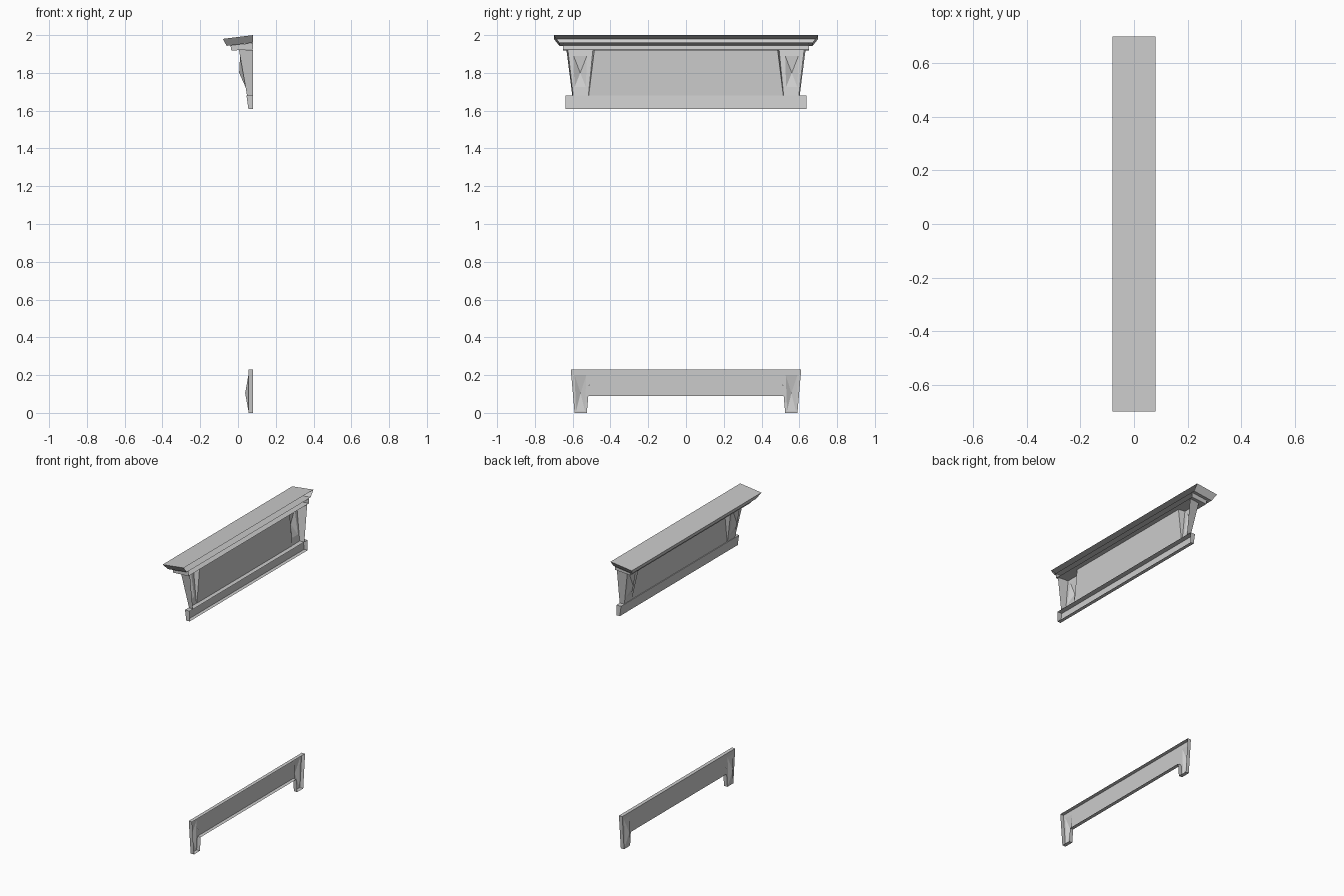
import bpy
import bmesh

cube = bpy.data.objects.get("Cube")
if cube:
    bpy.data.objects.remove(cube, do_unlink=True)

BACK = 0.08      # open wall side of every shell
PANEL = 0.05     # plane of the frieze panel
RAIL = 0.055     # plane of the lower rail

stone = bpy.data.materials.new("light_grey_stone")
stone.use_nodes = True
stone.diffuse_color = (0.6, 0.6, 0.6, 1)
stone.node_tree.nodes["Principled BSDF"].inputs["Base Color"].default_value = (0.6, 0.6, 0.6, 1)


def make_object(name, polygons):
    """Join polygons given as point lists into one flat-shaded object."""
    bm = bmesh.new()
    for points in polygons:
        bm.faces.new([bm.verts.new(p) for p in points])
    bmesh.ops.remove_doubles(bm, verts=bm.verts, dist=0.0005)
    bmesh.ops.recalc_face_normals(bm, faces=bm.faces)
    mesh = bpy.data.meshes.new(name)
    bm.to_mesh(mesh)
    bm.free()
    mesh.materials.append(stone)
    obj = bpy.data.objects.new(name, mesh)
    bpy.context.collection.objects.link(obj)
    return obj


def moulding(name, upper, lower):
    """Open-backed box; each level is (front x, half length, front z, back z)."""
    def level(x, y, zf, zb):
        return [(BACK, -y, zb), (x, -y, zf), (x, y, zf), (BACK, y, zb)]
    a, b = level(*upper), level(*lower)
    walls = [[a[i], a[i + 1], b[i + 1], b[i]] for i in range(3)]
    make_object(name, [a, b] + walls)


def strip(outer, inner):
    """Quads joining two closed loops of equal length."""
    n = len(outer)
    return [[outer[i], outer[(i + 1) % n], inner[(i + 1) % n], inner[i]] for i in range(n)]


def pointed_face(outer, inner, apex):
    """Frame around a raised pyramid."""
    tips = [[inner[i], inner[(i + 1) % 4], apex] for i in range(4)]
    return strip(outer, inner) + tips


def mirrored(polygons, side):
    return [[(x, side * y, z) for x, y, z in p] for p in polygons]


# Cornice and apron
moulding("cornice_slab", (-0.08, 0.70, 1.98, 2.0), (-0.06, 0.67, 1.943, 1.96))
moulding("cornice_bed", (-0.04, 0.65, 1.947, 1.958), (-0.035, 0.65, 1.918, 1.925))
moulding("apron_band", (0.045, 0.637, 1.68, 1.68), (0.055, 0.637, 1.61, 1.61))

# Frieze panel between the brackets
TOP, FOOT = 1.922, 1.68
make_object("frieze_panel", [[(PANEL, -0.485, TOP), (PANEL, 0.485, TOP),
                              (PANEL, 0.515, FOOT), (PANEL, -0.515, FOOT)]])

# Tapered brackets with pointed faces
front = [(0.005, 0.625, TOP), (0.005, 0.493, TOP), (0.048, 0.517, FOOT), (0.048, 0.597, FOOT)]
diamond = [(0.011, 0.595, 1.89), (0.011, 0.525, 1.89), (0.04, 0.53, 1.725), (0.04, 0.59, 1.725)]
outer_wall = [front[0], front[3], (BACK, 0.602, FOOT), (BACK, 0.633, TOP)]
inner_wall = [front[1], front[2], (PANEL, 0.515, FOOT), (PANEL, 0.485, TOP)]
bracket = pointed_face(front, diamond, (0.006, 0.56, 1.80)) + [outer_wall, inner_wall]

# Lower rail feet with pointed faces
foot = [(RAIL, 0.61, 0.23), (RAIL, 0.505, 0.23), (RAIL, 0.525, 0), (RAIL, 0.59, 0)]
foot_diamond = [(RAIL, 0.59, 0.2), (RAIL, 0.528, 0.2), (RAIL, 0.535, 0.01), (RAIL, 0.582, 0.01)]
foot_faces = pointed_face(foot, foot_diamond, (0.038, 0.558, 0.105))

for side, label in ((1, "left"), (-1, "right")):
    make_object(label + "_bracket", mirrored(bracket, side))
    make_object(label + "_rail_foot", mirrored(foot_faces, side))

# Lower rail panel and its rim
make_object("rail_panel", [[(RAIL, -0.505, 0.23), (RAIL, 0.505, 0.23),
                            (RAIL, 0.517, 0.09), (RAIL, -0.517, 0.09)]])
half = [(0.61, 0.23), (0.59, 0), (0.525, 0), (0.517, 0.09)]
outline = half + [(-y, z) for y, z in reversed(half)]
make_object("rail_rim", strip([(RAIL, y, z) for y, z in outline],
                              [(BACK, y, z) for y, z in outline]))
